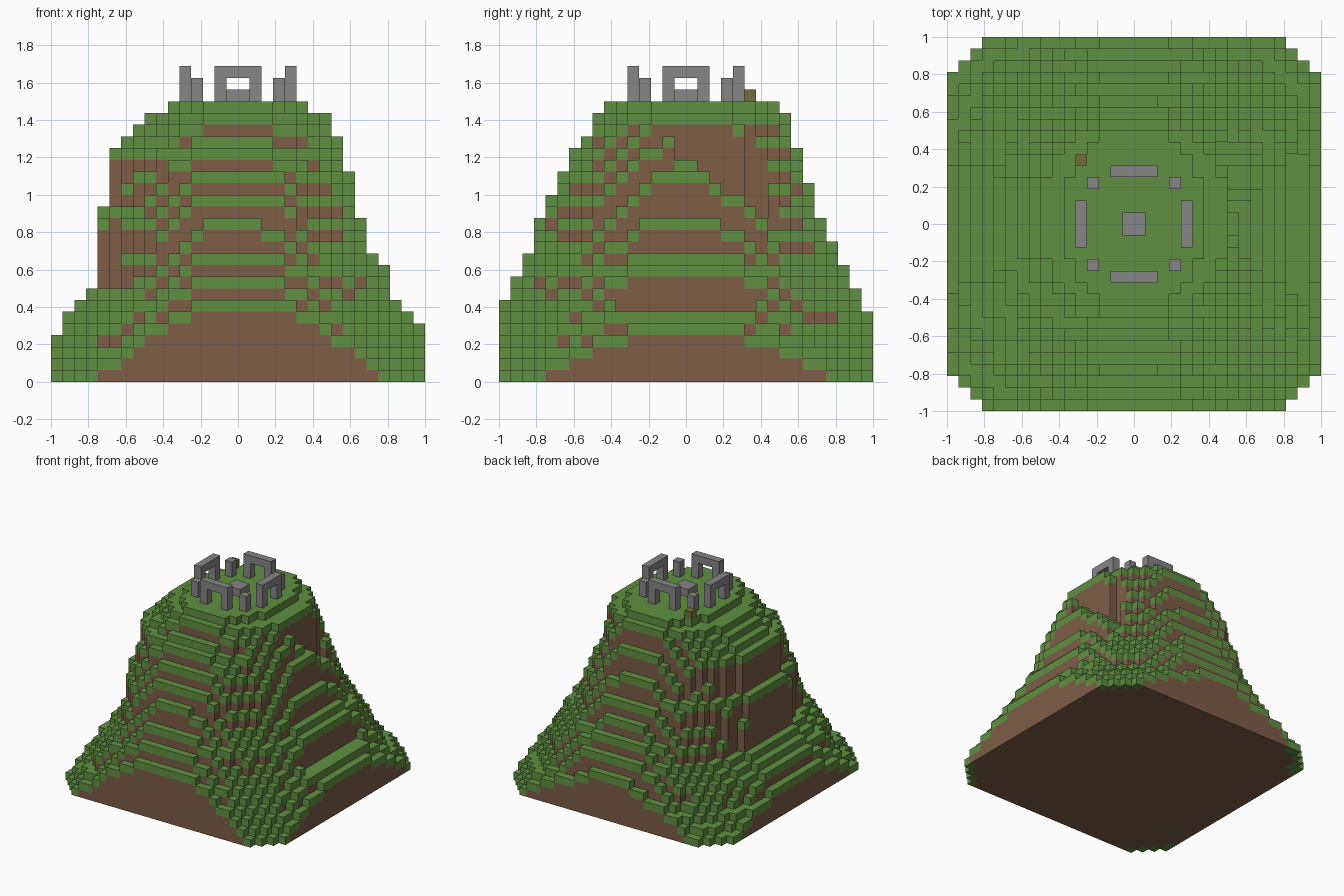
import bpy, bmesh
from mathutils import Vector

if "Cube" in bpy.data.objects:
    bpy.data.objects.remove(bpy.data.objects["Cube"])

N, LAYERS = 32, 24
V = 2 / N


def material(name, rgb):
    m = bpy.data.materials.new(name)
    m.use_nodes = True
    m.diffuse_color = (*rgb, 1)
    m.node_tree.nodes["Principled BSDF"].inputs["Base Color"].default_value = (*rgb, 1)
    return m


grass = material("grass green", (0.115, 0.28, 0.052))
dirt = material("dirt brown", (0.205, 0.11, 0.062))
stone = material("stone grey", (0.24, 0.24, 0.24))
moss = material("moss olive", (0.165, 0.155, 0.045))


def finish(name, bm, mats):
    bmesh.ops.remove_doubles(bm, verts=bm.verts, dist=V / 100)
    me = bpy.data.meshes.new(name)
    bm.to_mesh(me)
    bm.free()
    for m in mats:
        me.materials.append(m)
    ob = bpy.data.objects.new(name, me)
    bpy.context.collection.objects.link(ob)
    return ob


# Slope profiles: (layer, reach in blocks from the centre)
LEFT = [(0, 19), (3, 16), (5, 15), (7, 13), (8, 12), (14, 12), (15, 11),
        (19, 11), (20, 10), (22, 8), (23, 6)]
RIGHT = [(0, 19.5), (4, 16), (7, 14), (9, 13), (10, 12), (12, 11), (16, 10),
         (19, 9), (22, 8), (23, 6)]
FRONT = [(0, 19.5), (6, 16), (8, 15), (10, 14), (12, 13), (15, 12), (17, 11),
         (19, 10), (20, 9), (22, 8), (23, 7)]
BACK = [(0, 19.5), (4, 16), (7, 15), (9, 14), (10, 13), (13, 12), (15, 11),
        (18, 10), (22, 9), (23, 8)]


def reach(profile, k):
    for (a, ra), (b, rb) in zip(profile, profile[1:]):
        if k <= b:
            return ra + (rb - ra) * (k - a) / (b - a)
    return profile[-1][1]


def height(i, j):
    """Number of blocks in one column of the hill."""
    if not (0 <= i < N and 0 <= j < N):
        return 0
    x, y = i + 0.5 - N / 2, j + 0.5 - N / 2
    h = 0
    for k in range(LAYERS):
        rx = reach(RIGHT if x > 0 else LEFT, k)
        ry = reach(BACK if y > 0 else FRONT, k)
        if abs(x / rx) ** 2.3 + abs(y / ry) ** 2.3 <= 1:
            h = k + 1
    # Cliffs: the ground drops to a terrace at the foot of the wall
    if x > abs(y):
        if -1 < y < 9:
            foot = round(19 - 0.75 * max(y, 0))
            if foot < h < 22:
                h = foot
        if -6 < y < 6 and h in (7, 8):
            h = 6
    if -x > abs(y) and -8 < y < 3 and 8 < h < 14:
        h = 8
    return h


def quad(bm, corners, normal, mat):
    f = bm.faces.new([bm.verts.new(c) for c in corners])
    f.normal_update()
    if f.normal.dot(normal) < 0:
        f.normal_flip()
    f.material_index = mat


# Hill: every column is dirt with one grass block on top
bm = bmesh.new()
up = Vector((0, 0, 1))
for i in range(N):
    for j in range(N):
        h = height(i, j)
        if not h:
            continue
        c = Vector((i + 0.5 - N / 2, j + 0.5 - N / 2, 0)) * V
        dx, dy = Vector((V / 2, 0, 0)), Vector((0, V / 2, 0))
        ring = [c - dx - dy, c + dx - dy, c + dx + dy, c - dx + dy]
        quad(bm, [p + up * h * V for p in ring], up, 0)
        quad(bm, ring, -up, 0 if h == 1 else 1)
        for sx, sy in ((1, 0), (-1, 0), (0, 1), (0, -1)):
            low = height(i + sx, j + sy)
            n = Vector((sx, sy, 0))
            side = Vector((-sy, sx, 0)) * V / 2
            mid = c + n * V / 2
            for z0, z1, mat in ((max(low, h - 1), h, 0), (low, h - 1, 1)):
                if z1 > z0:
                    a, b = up * z0 * V, up * z1 * V
                    quad(bm, [mid - side + a, mid + side + a,
                              mid + side + b, mid - side + b], n, mat)
finish("hill", bm, [grass, dirt])


# Stone circle on the summit, measured in blocks above the plateau
def box(bm, x0, x1, y0, y1, z0, z1):
    geo = bmesh.ops.create_cube(bm, size=1)["verts"]
    for v in geo:
        v.co = Vector((x1 if v.co.x > 0 else x0, y1 if v.co.y > 0 else y0,
                       LAYERS + (z1 if v.co.z > 0 else z0))) * V


def block(name, mat, *size):
    bm = bmesh.new()
    box(bm, *size)
    return finish(name, bm, [mat])


for name, s in (("front", -1), ("back", 1)):
    lo, hi = sorted((4 * s, 5 * s))
    bm = bmesh.new()
    for part in ((-2, -1, 0, 2), (1, 2, 0, 2), (-2, 2, 2, 3)):
        box(bm, part[0], part[1], lo, hi, part[2], part[3])
    finish(name + "_arch", bm, [stone])

for name, s in (("right", -1), ("left", 1)):
    lo, hi = sorted((4 * s, 5 * s))
    bm = bmesh.new()
    for part in ((-2, -1, 0, 2), (1, 2, 0, 2), (-2, 2, 2, 3)):
        box(bm, lo, hi, part[0], part[1], part[2], part[3])
    finish(name + "_arch", bm, [stone])
    x0, x1 = sorted((3 * s, 4 * s))
    block(name + "_front_pillar", stone, x0, x1, -4, -3, 0, 2)
    block(name + "_back_pillar", stone, x0, x1, 3, 4, 0, 2)

block("altar", stone, -1, 1, -1, 1, 0, 1)
block("mossy_block", moss, -5, -4, 5, 6, 0, 1)
